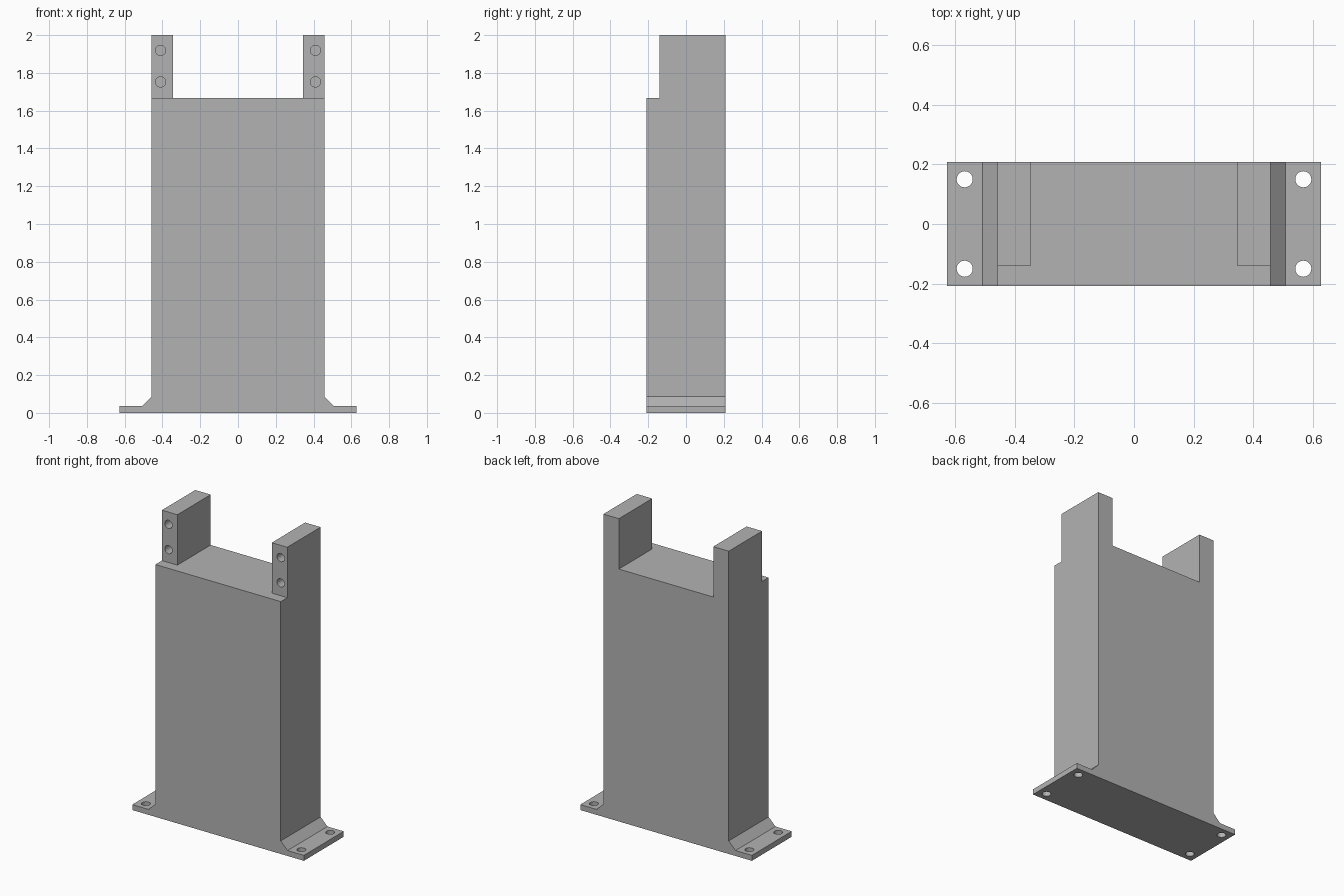
import bpy
import bmesh
from math import radians
from mathutils import Matrix

cube = bpy.data.objects.get("Cube")
if cube:
    bpy.data.objects.remove(cube, do_unlink=True)

DEPTH = 0.208        # half depth of the body
TOP = 1.667          # top of the solid body
HOLE = 0.027         # screw hole radius

grey = bpy.data.materials.new("plain grey")
grey.use_nodes = True
colour = (0.45, 0.45, 0.45, 1)
grey.diffuse_color = colour
grey.node_tree.nodes["Principled BSDF"].inputs["Base Color"].default_value = colour


def add_object(name, bm):
    bmesh.ops.recalc_face_normals(bm, faces=bm.faces)
    mesh = bpy.data.meshes.new(name)
    bm.to_mesh(mesh)
    bm.free()
    mesh.materials.append(grey)
    obj = bpy.data.objects.new(name, mesh)
    bpy.context.collection.objects.link(obj)
    return obj


def extrude_profile(name, points, y0, y1):
    """Extrude a front outline from y0 to y1."""
    bm = bmesh.new()
    face = bm.faces.new([bm.verts.new((x, y0, z)) for x, z in points])
    ext = bmesh.ops.extrude_face_region(bm, geom=[face])["geom"]
    verts = [g for g in ext if isinstance(g, bmesh.types.BMVert)]
    bmesh.ops.translate(bm, verts=verts, vec=(0, y1 - y0, 0))
    return add_object(name, bm)


def drill(obj, name, centres, length, turn):
    """Cut round holes through an object at the given centres."""
    bm = bmesh.new()
    for c in centres:
        bmesh.ops.create_cone(bm, cap_ends=True, segments=32, radius1=HOLE,
                              radius2=HOLE, depth=length,
                              matrix=Matrix.Translation(c) @ turn)
    cutter = add_object(name, bm)
    cutter.hide_render = True
    cutter.hide_set(True)
    cutter.display_type = 'WIRE'
    mod = obj.modifiers.new("holes", 'BOOLEAN')
    mod.operation = 'DIFFERENCE'
    mod.solver = 'EXACT'
    mod.object = cutter
    # Bake the cut so the cutter can be removed
    bpy.context.view_layer.update()
    graph = bpy.context.evaluated_depsgraph_get()
    result = bpy.data.meshes.new_from_object(obj.evaluated_get(graph))
    obj.modifiers.clear()
    obj.data = result
    bpy.data.objects.remove(cutter, do_unlink=True)


# Body with chamfered base flanges
half = [(0.627, 0), (0.627, 0.036), (0.508, 0.036), (0.458, 0.086), (0.458, TOP)]
outline = half + [(-x, z) for x, z in reversed(half)]
body = extrude_profile("body_with_flanges", outline, -DEPTH, DEPTH)
drill(body, "flange_holes",
      [(sx * 0.568, sy * 0.15, 0.018) for sx in (-1, 1) for sy in (-1, 1)],
      0.1, Matrix())

# Upright arms, set back from the front, with blind screw holes
for side, s in (("left", 1), ("right", -1)):
    rect = [(s * x, z) for x, z in
            ((0.345, TOP), (0.458, TOP), (0.458, 2), (0.345, 2))]
    arm = extrude_profile(side + "_arm", rect, -0.14, DEPTH)
    drill(arm, side + "_arm_holes",
          [(s * 0.41, -0.14, z) for z in (1.752, 1.919)],
          0.3, Matrix.Rotation(radians(90), 4, 'X'))
